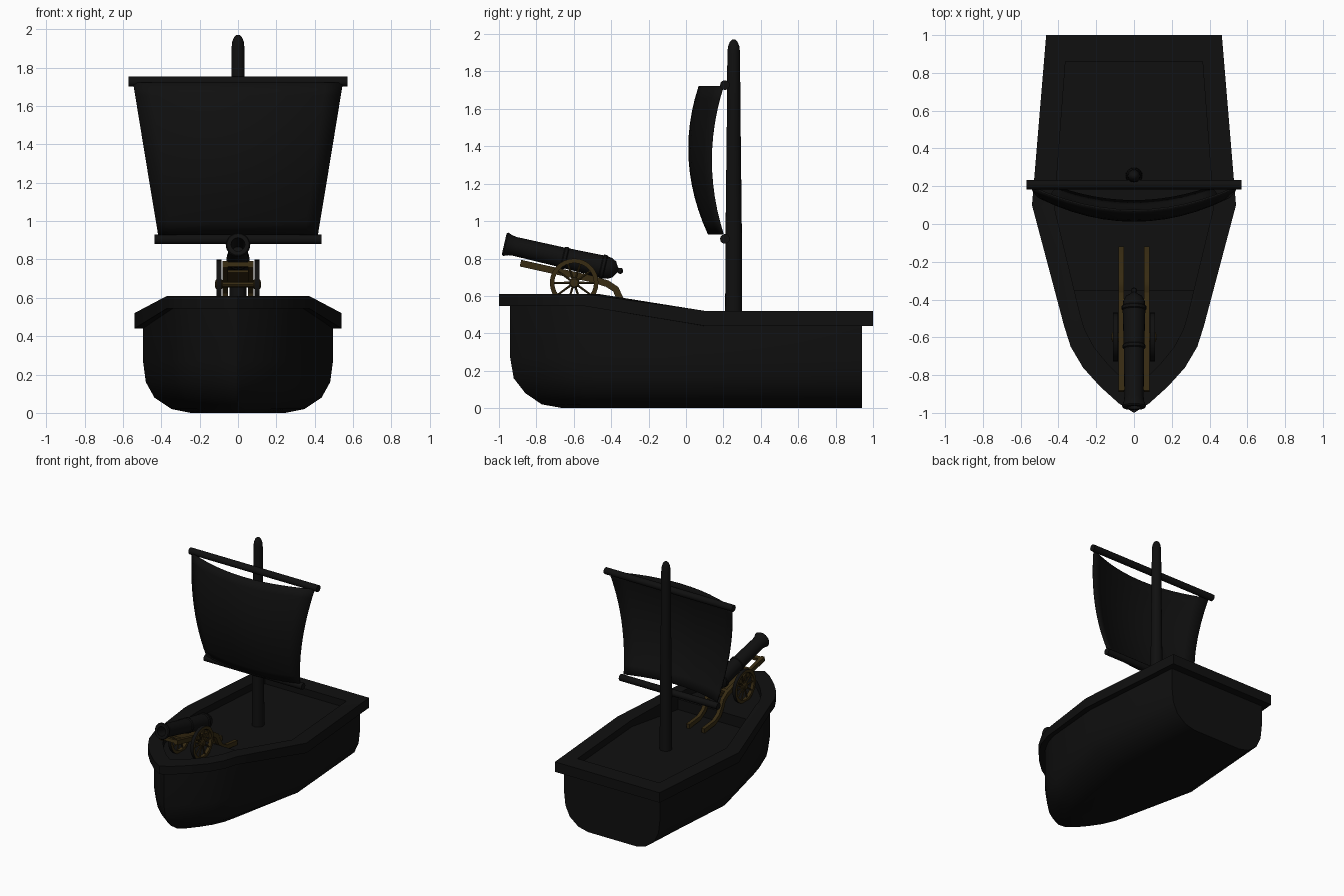
import bpy
import bmesh
from math import sin, cos, pi, radians
from mathutils import Vector, Matrix

if "Cube" in bpy.data.objects:
    bpy.data.objects.remove(bpy.data.objects["Cube"])


def material(name, rgb):
    m = bpy.data.materials.new(name)
    m.use_nodes = True
    color = (*rgb, 1)
    m.diffuse_color = color
    bsdf = m.node_tree.nodes["Principled BSDF"]
    bsdf.inputs["Base Color"].default_value = color
    bsdf.inputs["Roughness"].default_value = 0.8
    return m


BLACK = material("black", (0.005, 0.005, 0.005))
WOOD = material("brown wood", (0.038, 0.024, 0.006))


def loft(name, loops, mats, closed=True, caps=True, ring=False, smooth=30, recalc=True):
    """Skin a list of point loops into one mesh object."""
    bm = bmesh.new()
    rows = [[bm.verts.new(p) for p in loop] for loop in loops]
    n = len(rows[0])
    pairs = list(zip(rows, rows[1:]))
    if ring:
        pairs.append((rows[-1], rows[0]))
    for a, b in pairs:
        for i in range(n if closed else n - 1):
            j = (i + 1) % n
            bm.faces.new((a[i], a[j], b[j], b[i]))
    if caps:
        bm.faces.new(rows[0])
        bm.faces.new(rows[-1])
    if recalc:
        bmesh.ops.recalc_face_normals(bm, faces=bm.faces)
    me = bpy.data.meshes.new(name)
    bm.to_mesh(me)
    bm.free()
    for m in mats:
        me.materials.append(m)
    ob = bpy.data.objects.new(name, me)
    bpy.context.collection.objects.link(ob)
    bpy.ops.object.select_all(action="DESELECT")
    ob.select_set(True)
    bpy.context.view_layer.objects.active = ob
    bpy.ops.object.shade_smooth_by_angle(angle=radians(smooth))
    return ob


def lathe(name, profile, origin, axis, mat, sides=20, **kw):
    """Turn (radius, distance) pairs around an axis."""
    rot = Vector(axis).to_track_quat("Z", "Y").to_matrix()
    loops = [[Vector(origin) + rot @ Vector((r * cos(2 * pi * i / sides), r * sin(2 * pi * i / sides), d))
              for i in range(sides)] for r, d in profile]
    return loft(name, loops, [mat], **kw)


def beam(name, path, x, width, height, mat):
    """Sweep a rectangle along a (y, z) path at a given x."""
    pts = [Vector((x, y, z)) for y, z in path]
    loops = []
    for i, p in enumerate(pts):
        t = (pts[min(i + 1, len(pts) - 1)] - pts[max(i - 1, 0)]).normalized()
        up = Vector((0, -t.z, t.y)) * height / 2
        side = Vector((width / 2, 0, 0))
        loops.append([p - side - up, p + side - up, p + side + up, p - side + up])
    return loft(name, loops, [mat])


# Hull: half outline as (x, y, rail top, rail bottom), mirrored
half = [(.465, 1, .52, .44), (.54, .1, .52, .44), (.37, -.54, .61, .545), (.335, -.65, .61, .545),
        (.27, -.76, .61, .545), (.18, -.86, .61, .545), (.08, -.95, .61, .545), (0, -1, .61, .545)]
outline = half + [(-x, y, a, b) for x, y, a, b in reversed(half[:-1])]


def hull_level(z, kx, ky):
    return [(x * .917 * kx, .94 - .94 * (1 - y) * ky, b if z is None else z) for x, y, a, b in outline]


def rail_level(kx, ky, height):
    return [(x * kx, y * ky, height(a, b)) for x, y, a, b in outline]


DECK, FOREDECK = .465, .55
inner = (.78, .86)
hull = [hull_level(0, .5, .85), hull_level(.02, .7, .91), hull_level(.08, .88, .957),
        hull_level(.16, .97, .99), hull_level(.27, 1, 1), hull_level(None, 1, 1),
        rail_level(1, 1, lambda a, b: b), rail_level(1, 1, lambda a, b: a),
        rail_level(*inner, lambda a, b: a), rail_level(*inner, lambda a, b: DECK)]
loft("hull", hull, [BLACK], smooth=28)

# Raised foredeck inside the bow rail
bow = [(.32, -.35)] + [(x * inner[0], y * inner[1]) for x, y, a, b in half[2:]]
bow += [(-x, y) for x, y in reversed(bow[:-1])]
loft("foredeck", [[(x, y, z) for x, y in bow] for z in (DECK - .01, FOREDECK)], [BLACK])

# Mast and yards
lathe("mast", [(.046, .46), (.043, 1), (.036, 1.6), (.034, 1.9), (.03, 1.935), (.02, 1.96), (.008, 1.97)],
      (0, .255, 0), (0, 0, 1), BLACK, smooth=50)
for name, z, reach in (("upper_yard", 1.727, .57), ("lower_yard", .905, .435)):
    lathe(name, [(.026, -reach), (.026, reach)], (0, .208, z), (1, 0, 0), BLACK, sides=12, smooth=40)

# Billowing sail
N = 12
rows = []
for j in range(N + 1):
    v = j / N
    belly = 4 * v * (1 - v)
    width = .415 + .13 * v
    depth = .075 + .05 * v + .015 * belly
    rows.append([(width * u, .197 - .063 * belly - depth * (1 - u * u), .93 + .79 * v)
                 for u in [2 * i / N - 1 for i in range(N + 1)]])
sail = loft("sail", rows, [BLACK], closed=False, caps=False, smooth=60)
solid = sail.modifiers.new("cloth", "SOLIDIFY")
solid.thickness = .01
solid.offset = 0

# Cannon barrel with bore, rings and knob
muzzle = Vector((0, -.972, .878))
breech = Vector((0, -.385, .742))
axis = breech - muzzle
barrel = [(.034, .2), (.036, 0), (.058, 0), (.064, .008), (.054, .035), (.051, .06), (.054, .32),
          (.06, .325), (.06, .34), (.055, .345), (.06, .53), (.066, .535), (.066, .55), (.06, .555),
          (.057, .58), (.043, .605), (.02, .618), (.011, .625), (.016, .634), (.016, .644), (.005, .652)]
lathe("cannon_barrel", barrel, muzzle, axis, BLACK, sides=20, smooth=35)

# Carriage: side rails with trailing tails, cross bars, bed and axle
trail = [(-.885, .775), (-.5, .69), (-.42, .665), (-.375, .635), (-.355, .59), (-.32, .535),
         (-.26, .5), (-.12, .485)]
for side, s in (("left", 1), ("right", -1)):
    beam(side + "_carriage_rail", trail, s * .067, .028, .036, WOOD)
for name, y, z in (("front_cross_bar", -.865, .772), ("rear_cross_bar", -.44, .672)):
    beam(name, [(y - .015, z + .003), (y + .015, z - .003)], 0, .12, .025, WOOD)
beam("carriage_bed", [(-.75, .738), (-.45, .671)], 0, .12, .014, WOOD)
lathe("axle", [(.016, -.12), (.016, .12)], (0, -.598, .67), (1, 0, 0), WOOD, sides=10)

# Spoked wheels with dark iron tyres
SEG, SPOKES, R = 28, 10, .13
for side, s in (("left", 1), ("right", -1)):
    centre = Vector((s * .099, -.598, .67))
    loops = []
    for i in range(SEG):
        a = 2 * pi * i / SEG
        d = Vector((0, cos(a), sin(a)))
        loops.append([centre + d * r + Vector((x, 0, 0))
                      for r, x in ((R - .024, -.013), (R, -.013), (R, .013), (R - .024, .013))])
    wheel = loft(side + "_wheel_rim", loops, [WOOD, BLACK], caps=False, ring=True)
    for f in wheel.data.polygons:
        out = Vector(f.center) - centre
        if out.length > R - .006 and abs(f.normal.x) < .5:
            f.material_index = 1
    lathe(side + "_wheel_hub", [(.022, -.018), (.028, -.012), (.028, .012), (.022, .018)],
          centre, (1, 0, 0), WOOD, sides=14)
    for k in range(SPOKES):
        a = 2 * pi * k / SPOKES
        lathe(f"{side}_spoke_{k + 1}", [(.007, .02), (.006, R - .015)], centre,
              (0, cos(a), sin(a)), WOOD, sides=6)
